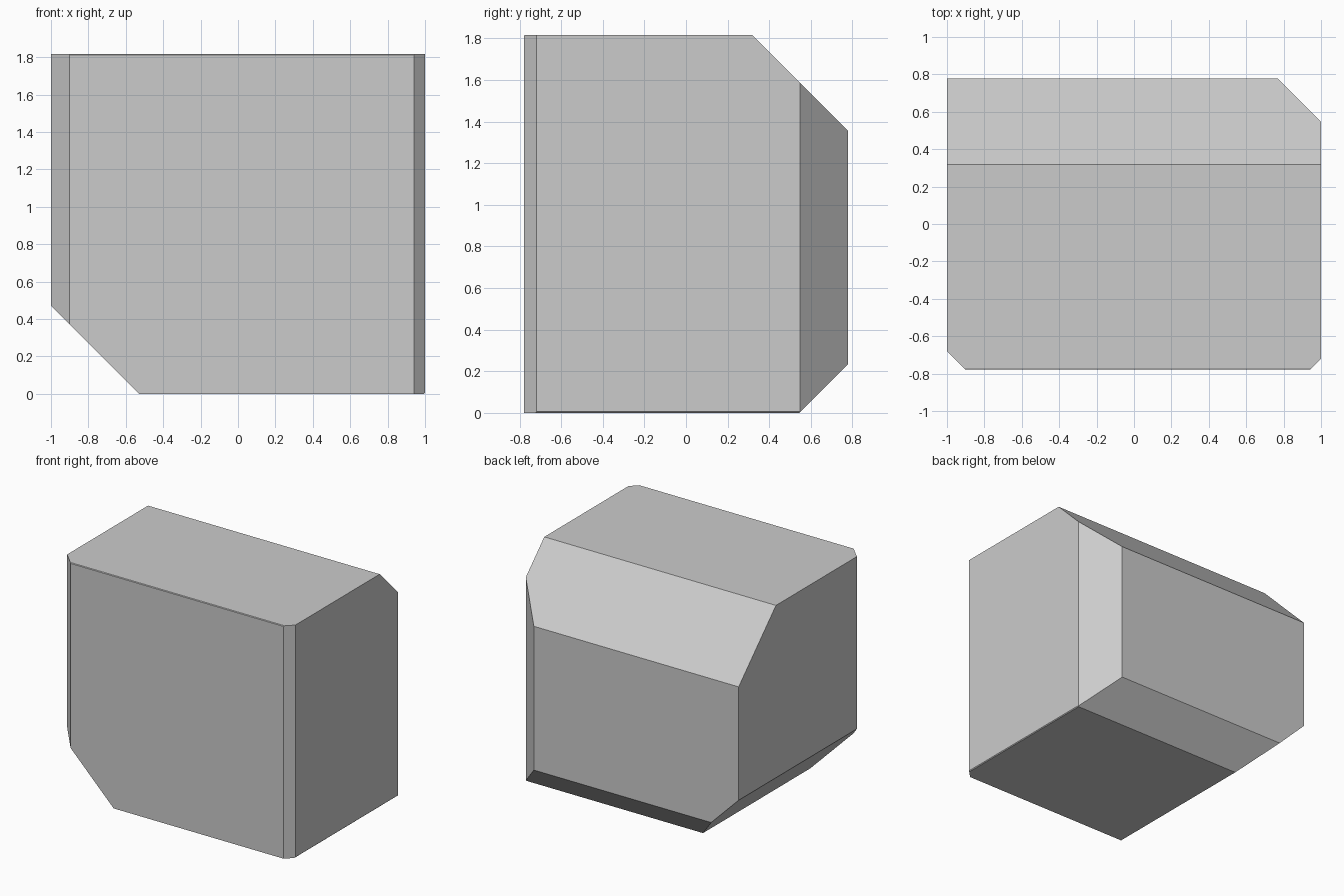
import bpy, bmesh
from mathutils import Vector

if "Cube" in bpy.data.objects:
    bpy.data.objects.remove(bpy.data.objects["Cube"])

HALF = Vector((1.0, 0.779, 0.9085))   # half width, depth, height

# Edge direction (x, y, z signs) and chamfer size
CHAMFERS = [
    ((-1, -1, 0), 0.10),    # front left upright
    ((1, -1, 0), 0.06),     # front right upright
    ((1, 1, 0), 0.232),     # back right upright
    ((0, 1, 1), 0.46),      # top back
    ((0, 1, -1), 0.235),    # bottom back
    ((-1, 0, -1), 0.472),   # bottom left
    ((0, -1, 1), 0.005),    # top front sliver
    ((1, 0, -1), 0.006),    # bottom right sliver
]


def chamfer(bm, direction, size):
    """Slice off one edge at 45 degrees and cap the cut."""
    normal = Vector(direction)
    corner = normal * HALF
    point = corner - normal * (size / 2)
    cut = bmesh.ops.bisect_plane(
        bm, geom=bm.verts[:] + bm.edges[:] + bm.faces[:], dist=1e-6,
        plane_co=point, plane_no=normal.normalized(), clear_outer=True)
    edges = [e for e in cut["geom_cut"] if isinstance(e, bmesh.types.BMEdge)]
    bmesh.ops.contextual_create(bm, geom=edges)


# Block with individually chamfered edges
bm = bmesh.new()
bmesh.ops.create_cube(bm, size=2)
bmesh.ops.scale(bm, vec=HALF, verts=bm.verts)
for direction, size in CHAMFERS:
    chamfer(bm, direction, size)
bmesh.ops.recalc_face_normals(bm, faces=bm.faces)
bmesh.ops.translate(bm, vec=(0, 0, HALF.z), verts=bm.verts)

mesh = bpy.data.meshes.new("chamfered_block")
bm.to_mesh(mesh)
bm.free()
block = bpy.data.objects.new("chamfered_block", mesh)
bpy.context.collection.objects.link(block)
